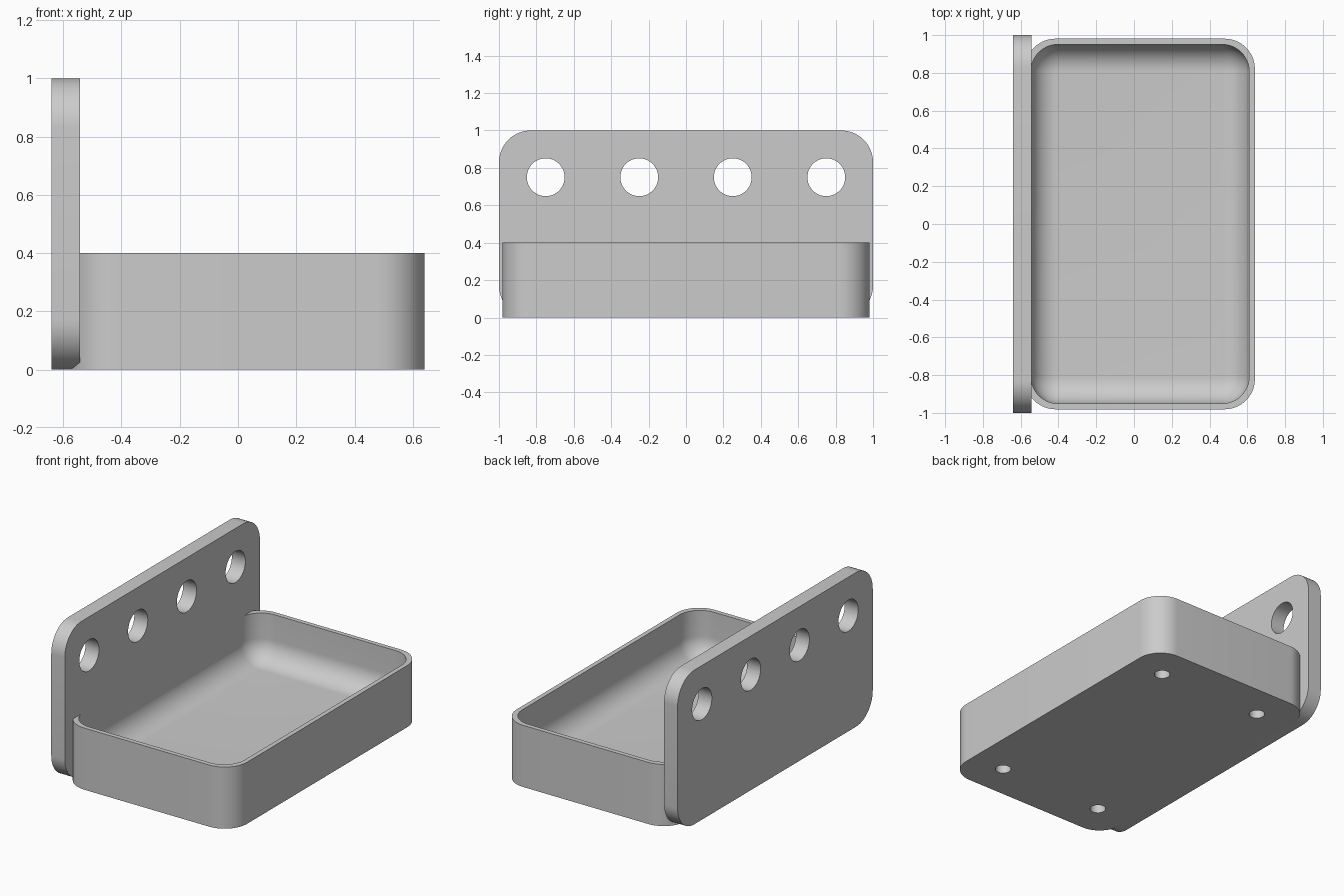
import bpy, bmesh, math
from mathutils import Matrix, Vector

cube = bpy.data.objects.get("Cube")
if cube:
    bpy.data.objects.remove(cube, do_unlink=True)

grey = bpy.data.materials.new("light_grey")
grey.use_nodes = True
grey.diffuse_color = (0.6, 0.6, 0.6, 1)
grey.node_tree.nodes["Principled BSDF"].inputs["Base Color"].default_value = (0.6, 0.6, 0.6, 1)

STEPS = 14


def rounded_ring(half_u, half_v, radius):
    """Counter-clockwise outline of a rounded rectangle."""
    points = []
    corners = ((1, 1), (-1, 1), (-1, -1), (1, -1))
    for quarter, (su, sv) in enumerate(corners):
        for i in range(STEPS + 1):
            a = math.pi / 2 * (quarter + i / STEPS)
            points.append((su * (half_u - radius) + radius * math.cos(a),
                           sv * (half_v - radius) + radius * math.sin(a)))
    return points


def add_object(name, bm):
    """Turn a bmesh into a grey object."""
    mesh = bpy.data.meshes.new(name)
    bm.to_mesh(mesh)
    bm.free()
    mesh.materials.append(grey)
    obj = bpy.data.objects.new(name, mesh)
    bpy.context.collection.objects.link(obj)
    return obj


def loft(name, layers, matrix):
    """Skin a stack of rounded rectangles (half_u, half_v, radius, height)."""
    bm = bmesh.new()
    rings = [[bm.verts.new((u, v, h)) for u, v in rounded_ring(hu, hv, r)]
             for hu, hv, r, h in layers]
    for low, high in zip(rings, rings[1:]):
        for i in range(len(low)):
            j = (i + 1) % len(low)
            bm.faces.new((low[i], low[j], high[j], high[i]))
    bm.faces.new(rings[0][::-1])
    bm.faces.new(rings[-1])
    bm.transform(matrix)
    bmesh.ops.recalc_face_normals(bm, faces=bm.faces)
    return add_object(name, bm)


def select(obj):
    bpy.ops.object.select_all(action="DESELECT")
    obj.select_set(True)
    bpy.context.view_layer.objects.active = obj


def drill(obj, centres, radius, depth, axis):
    """Cut round holes, each cutter centred on its point."""
    bm = bmesh.new()
    turn = Vector((0, 0, 1)).rotation_difference(Vector(axis)).to_matrix().to_4x4()
    for c in centres:
        bmesh.ops.create_cone(bm, cap_ends=True, segments=48, radius1=radius,
                              radius2=radius, depth=depth,
                              matrix=Matrix.Translation(c) @ turn)
    cutter = add_object("hole_cutter", bm)
    cutter.hide_render = True
    mod = obj.modifiers.new("holes", "BOOLEAN")
    mod.operation, mod.solver, mod.object = "DIFFERENCE", "EXACT", cutter
    select(obj)
    bpy.ops.object.modifier_apply(modifier=mod.name)
    bpy.data.objects.remove(cutter, do_unlink=True)


# Tray: outer wall, rim, inner wall, then a filleted thick floor
centre_x, half_x, half_y = 0.032, 0.608, 0.981
corner, wall, height, floor = 0.16, 0.03, 0.4, 0.094
in_x, in_y, in_corner, fillet = half_x - wall, half_y - wall, 0.145, 0.14
layers = [(half_x, half_y, corner, 0),
          (half_x, half_y, corner, height),
          (in_x, in_y, in_corner, height)]
for i in range(STEPS + 1):
    a = math.pi / 2 * i / STEPS
    inset = fillet * (1 - math.cos(a))
    layers.append((in_x - inset, in_y - inset, in_corner - inset,
                   floor + fillet * (1 - math.sin(a))))
tray = loft("tray", layers, Matrix.Translation((centre_x, 0, 0)))

# Blind holes under the tray
drill(tray, [(centre_x + sx * 0.375, sy * 0.75, 0) for sx in (-1, 1) for sy in (-1, 1)],
      0.047, 0.126, (0, 0, 1))

# Upright plate: outline in y-z, thickness along x
axes = Matrix(((0, 0, 1, 0), (1, 0, 0, 0), (0, 1, 0, 0.5), (0, 0, 0, 1)))
plate = loft("back_plate", [(1, 0.5, 0.17, -0.64), (1, 0.5, 0.17, -0.543)], axes)

# Row of through holes in the plate
drill(plate, [(-0.59, y, 0.75) for y in (-0.75, -0.25, 0.25, 0.75)],
      0.101, 0.3, (1, 0, 0))

for part in (tray, plate):
    select(part)
    bpy.ops.object.shade_smooth_by_angle(angle=math.radians(30))
